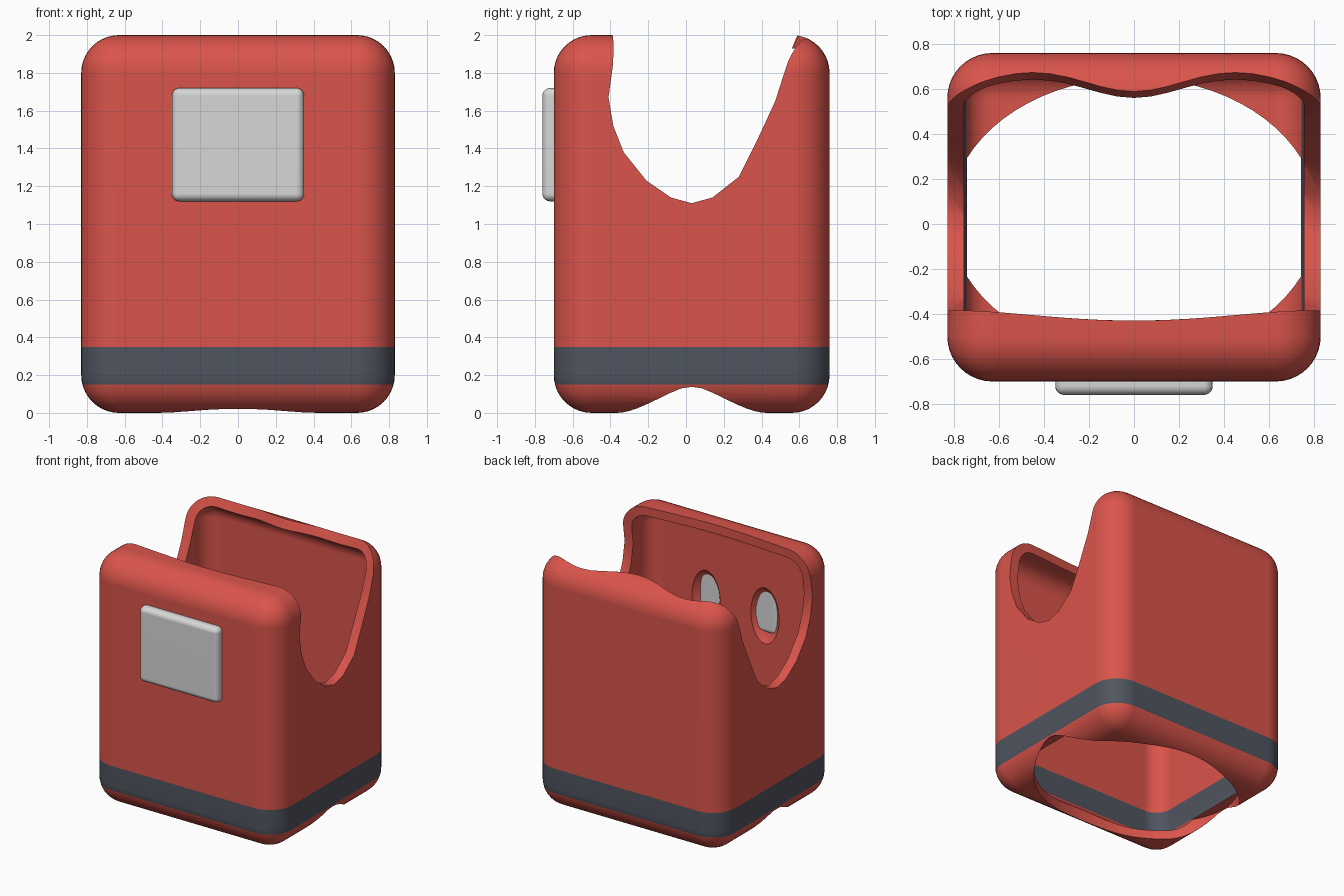
import bpy, bmesh, math
from mathutils import Matrix, Vector

if "Cube" in bpy.data.objects:
    bpy.data.objects.remove(bpy.data.objects["Cube"], do_unlink=True)


def material(name, rgb):
    m = bpy.data.materials.new(name)
    m.use_nodes = True
    m.diffuse_color = (*rgb, 1)
    m.node_tree.nodes["Principled BSDF"].inputs["Base Color"].default_value = (*rgb, 1)
    return m


RED = material("red", (0.70, 0.09, 0.07))
SLATE = material("dark slate", (0.08, 0.09, 0.115))
GREY = material("light grey", (0.68, 0.68, 0.68))


def finish(bm, name, *mats):
    bmesh.ops.recalc_face_normals(bm, faces=bm.faces)
    mesh = bpy.data.meshes.new(name)
    bm.to_mesh(mesh)
    bm.free()
    for m in mats:
        mesh.materials.append(m)
    ob = bpy.data.objects.new(name, mesh)
    bpy.context.collection.objects.link(ob)
    return ob


def rounded_box(name, low, high, radius, segments, mat):
    low, high = Vector(low), Vector(high)
    bm = bmesh.new()
    bmesh.ops.create_cube(bm, size=1, matrix=Matrix.Translation((low + high) / 2)
                          @ Matrix.Diagonal((*(high - low), 1)))
    bmesh.ops.bevel(bm, geom=bm.edges[:], offset=radius, segments=segments,
                    profile=0.5, affect='EDGES')
    return finish(bm, name, mat)


def activate(ob):
    bpy.ops.object.select_all(action='DESELECT')
    ob.select_set(True)
    bpy.context.view_layer.objects.active = ob


def smooth(ob):
    activate(ob)
    bpy.ops.object.shade_smooth_by_angle(angle=math.radians(35))
    ob.modifiers.new("Weighted Normal", 'WEIGHTED_NORMAL').keep_sharp = True


def cut(ob, cutter):
    cutter.hide_render = True
    mod = ob.modifiers.new("Cut", 'BOOLEAN')
    mod.operation, mod.solver, mod.object = 'DIFFERENCE', 'EXACT', cutter
    activate(ob)
    bpy.ops.object.modifier_apply(modifier=mod.name)
    bpy.data.objects.remove(cutter, do_unlink=True)


# U-shaped saddle opening, swept from side to side with a wavy rim
def saddle_cutter():
    profile = [(-0.38, 2.2), (-0.38, 2.0), (-0.385, 1.85), (-0.41, 1.67), (-0.385, 1.52),
               (-0.33, 1.38), (-0.21, 1.23), (-0.08, 1.14), (0.03, 1.11), (0.14, 1.14),
               (0.28, 1.25), (0.38, 1.45), (0.47, 1.65), (0.54, 1.88), (0.59, 2.0), (0.59, 2.2)]
    bm = bmesh.new()
    rings = []
    steps = 24
    for i in range(steps + 1):
        x = -0.9 + 1.8 * i / steps
        back = 0.10 * math.sin(math.pi * x / 0.9) ** 2
        front = -0.05 * math.cos(math.pi * x / 1.8) ** 2
        ring = []
        for y, z in profile:
            weight = min(max((z - 1.5) / 0.4, 0), 1)
            ring.append(bm.verts.new((x, y + weight * (back if y > 0 else front), z)))
        rings.append(ring)
    n = len(profile)
    for a, b in zip(rings, rings[1:]):
        for j in range(n):
            bm.faces.new((a[j], a[(j + 1) % n], b[(j + 1) % n], b[j]))
    bm.faces.new(rings[0])
    bm.faces.new(rings[-1])
    bmesh.ops.triangulate(bm, faces=bm.faces[:])
    return finish(bm, "saddle_cutter", RED)


# Oval opening in the floor
def floor_cutter():
    bm = bmesh.new()
    bmesh.ops.create_cone(bm, cap_ends=True, segments=72, radius1=1, radius2=1, depth=0.35,
                          matrix=Matrix.Translation((0, 0.03, -0.03))
                          @ Matrix.Diagonal((0.82, 0.62, 1, 1)))
    return finish(bm, "floor_cutter", RED)


# Oval recess in the inner front wall, exposing the back of the plate
def recess_cutter(x):
    bm = bmesh.new()
    bmesh.ops.create_uvsphere(bm, u_segments=32, v_segments=20, radius=1,
                              matrix=Matrix.Translation((x, -0.57, 1.28))
                              @ Matrix.Diagonal((0.14, 0.122, 0.25, 1)))
    return finish(bm, "recess_cutter", RED)


# Hollow shell
shell = rounded_box("shell", (-0.83, -0.70, 0), (0.83, 0.76, 2), 0.2, 10, RED)
cut(shell, rounded_box("cavity", (-0.755, -0.625, 0.07), (0.755, 0.685, 1.93), 0.13, 8, RED))
cut(shell, saddle_cutter())
cut(shell, floor_cutter())
for side in (-1, 1):
    cut(shell, recess_cutter(side * 0.26))

# Dark band around the base, by height
shell.data.materials.clear()
shell.data.materials.append(RED)
shell.data.materials.append(SLATE)
bm = bmesh.new()
bm.from_mesh(shell.data)
for z in (0.15, 0.35):
    bmesh.ops.bisect_plane(bm, geom=bm.verts[:] + bm.edges[:] + bm.faces[:],
                           plane_co=(0, 0, z), plane_no=(0, 0, 1), dist=1e-5)
for f in bm.faces:
    f.material_index = int(0.151 < f.calc_center_median().z < 0.35)
bm.to_mesh(shell.data)
bm.free()
smooth(shell)

# Front plate
plate = rounded_box("front_plate", (-0.35, -0.76, 1.12), (0.35, -0.655, 1.72), 0.04, 5, GREY)
smooth(plate)
